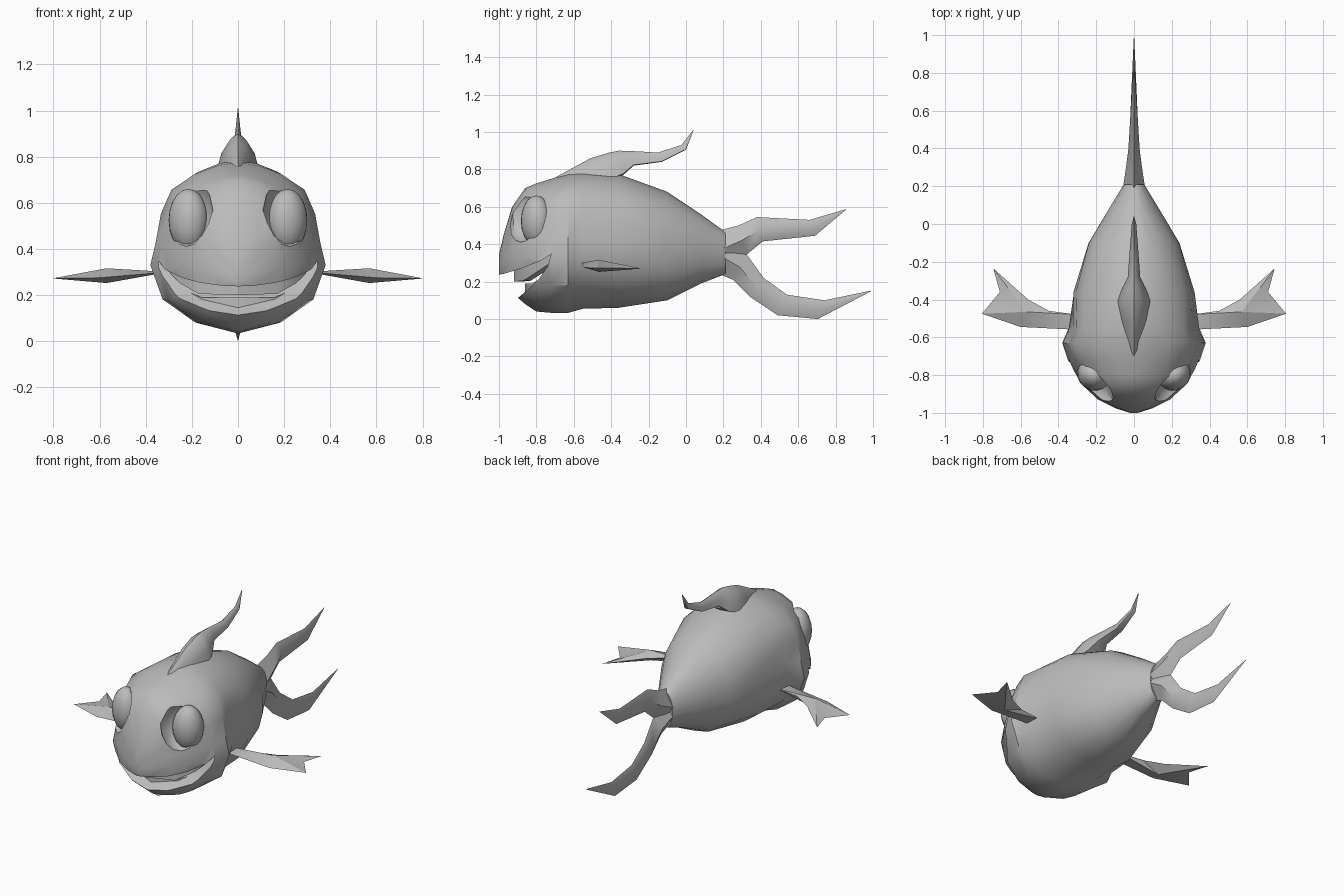
import bpy, bmesh, math

if "Cube" in bpy.data.objects:
    bpy.data.objects.remove(bpy.data.objects["Cube"])

mat = bpy.data.materials.new("plain grey")
mat.diffuse_color = (0.5, 0.5, 0.5, 1)
mat.use_nodes = True
mat.node_tree.nodes["Principled BSDF"].inputs["Base Color"].default_value = mat.diffuse_color

# half cross-sections: (share of half width, share of height), bottom to top
HEAD = [(0, 0), (.49, .065), (.86, .2), (1, .4), (.94, .53), (.88, .7), (.76, .84), (.5, .93), (.24, .98), (0, 1)]
ROUND = [(math.sin(math.pi * i / 9), .5 - .5 * math.cos(math.pi * i / 9)) for i in range(10)]
DOME = [(0, 0), (1, .05), (.8, .5), (.4, .88), (0, 1)]
BLADE = [(0, 0), (1, .5), (0, 1)]


def finish(name, bm, angle=40):
    bmesh.ops.recalc_face_normals(bm, faces=bm.faces)
    me = bpy.data.meshes.new(name)
    bm.to_mesh(me)
    bm.free()
    me.materials.append(mat)
    ob = bpy.data.objects.new(name, me)
    bpy.context.collection.objects.link(ob)
    smooth(ob, angle)
    return ob


def smooth(ob, angle):
    bpy.ops.object.select_all(action='DESELECT')
    ob.select_set(True)
    bpy.context.view_layer.objects.active = ob
    bpy.ops.object.shade_smooth_by_angle(angle=math.radians(angle))


def loft(name, stations, section, angle=40):
    """Stations: (top y, top z, bottom y, bottom z, half width)."""
    bm = bmesh.new()
    rings = []
    for i, (yt, zt, yb, zb, w) in enumerate(stations):
        half = section(yt) if callable(section) else section
        full = half + [(-x, t) for x, t in half[-2:0:-1]]
        rings.append([bm.verts.new((x * w, yb + (yt - yb) * t, zb + (zt - zb) * t)) for x, t in full])
    n = len(rings[0])
    for a, b in zip(rings, rings[1:]):
        for j in range(n):
            k = (j + 1) % n
            bm.faces.new((a[j], a[k], b[k], b[j]))
    bm.faces.new(rings[0])
    bm.faces.new(rings[-1])
    return finish(name, bm, angle)


def ellipsoid(name, centre, radii, turn, seg=16, rings=10):
    bpy.ops.mesh.primitive_uv_sphere_add(segments=seg, ring_count=rings, location=centre, rotation=(0, 0, turn))
    ob = bpy.context.object
    ob.name = name
    ob.scale = radii
    ob.data.materials.append(mat)
    smooth(ob, 60)
    return ob


def body_section(y):
    f = min(1, max(0, (y + .55) / .5))
    return [(a + (c - a) * f, b + (d - b) * f) for (a, b), (c, d) in zip(HEAD, ROUND)]


# body from nose to tail root: y, top, bottom, half width
body_rows = [(-1, .345, .24, .02), (-.975, .45, .2, .10), (-.93, .60, .14, .19), (-.86, .70, .08, .265),
             (-.80, .725, .04, .305), (-.72, .75, .033, .35), (-.63, .775, .033, .38), (-.55, .785, .055, .345),
             (-.36, .775, .06, .335), (-.1, .68, .10, .245), (.08, .56, .19, .135), (.21, .465, .24, .055)]
body = loft("body", [(y, t, y, b, w) for y, t, b, w in body_rows], body_section)

# mouth opening: side profile extruded across the head
mouth = [(-1.1, .225), (-.98, .24), (-.88, .27), (-.78, .31), (-.72, .35),
         (-.74, .28), (-.79, .21), (-.86, .145), (-.89, .12), (-1.1, -.05)]
bm = bmesh.new()
sides = [[bm.verts.new((x, y, z)) for y, z in mouth] for x in (-.6, .6)]
for j in range(len(mouth)):
    k = (j + 1) % len(mouth)
    bm.faces.new((sides[0][j], sides[0][k], sides[1][k], sides[1][j]))
for s in sides:
    bm.faces.new(s)
cutters = [finish("mouth_cutter", bm)]

# eye sockets and eyes
for s, side in ((1, "right"), (-1, "left")):
    cutters.append(ellipsoid(side + "_socket_cutter", (s * .225, -.885, .57), (.125, .105, .16), s * .6, 10, 8))
    ellipsoid(side + "_eye", (s * .215, -.80, .525), (.09, .08, .135), s * .6)

for c in cutters:
    mod = body.modifiers.new("cut", 'BOOLEAN')
    mod.operation = 'DIFFERENCE'
    mod.solver = 'EXACT'
    mod.object = c
    bpy.context.view_layer.objects.active = body
    bpy.ops.object.modifier_apply(modifier=mod.name)
for c in cutters:
    bpy.data.objects.remove(c)
smooth(body, 35)

# bands of teeth following the jaw: centre to corner (x, y, top z, bottom z)
for name, half in (("upper_teeth", [(0, -.92, .27, .20), (.17, -.87, .29, .205), (.25, -.80, .31, .25), (.31, -.71, .35, .31)]),
                   ("lower_teeth", [(0, -.86, .19, .12), (.16, -.82, .19, .13), (.25, -.76, .23, .18), (.31, -.70, .31, .27)])):
    bm = bmesh.new()
    pts = [(-x, y, a, b) for x, y, a, b in half[:0:-1]] + half
    cols = [[bm.verts.new(p) for p in ((x, y, a), (x, y, b), (x * .95, y + .04, b), (x * .95, y + .04, a))]
            for x, y, a, b in pts]
    for a, b in zip(cols, cols[1:]):
        for j in range(4):
            bm.faces.new((a[j], a[(j + 1) % 4], b[(j + 1) % 4], b[j]))
    bm.faces.new(cols[0])
    bm.faces.new(cols[-1])
    finish(name, bm, 30)

# swept back fin
loft("back_fin", [(-.74, .735, -.74, .66, .02), (-.51, .86, -.51, .72, .075), (-.41, .89, -.41, .74, .09),
                  (-.36, .90, -.335, .77, .06), (-.29, .898, -.28, .82, .033), (-.15, .89, -.13, .84, .022),
                  (-.025, .93, 0, .905, .012), (.04, 1.012, .041, 1.01, .001)], DOME, 50)

# forked tail
loft("upper_tail", [(.18, .475, .18, .26, .06), (.28, .50, .325, .345, .042), (.38, .545, .41, .415, .03),
                    (.66, .53, .69, .445, .013), (.855, .587, .855, .584, .001)], BLADE, 50)
loft("lower_tail", [(.18, .44, .18, .24, .06), (.325, .345, .25, .21, .042), (.415, .22, .34, .12, .03),
                    (.54, .13, .49, .02, .022), (.74, .10, .705, 0, .013), (.99, .152, .99, .149, .001)], BLADE, 50)

# side fins: thin outline with a raised middle
outline = [(.3, -.56, .30), (.6, -.545, .275), (.805, -.475, .272), (.71, -.36, .272),
           (.745, -.235, .27), (.56, -.40, .29), (.45, -.46, .30), (.3, -.48, .30)]
for s, side in ((1, "right"), (-1, "left")):
    bm = bmesh.new()
    rim = [bm.verts.new((s * x, y, z)) for x, y, z in outline]
    for z in (.316, .252):
        mid = bm.verts.new((s * .57, -.465, z))
        for j in range(len(rim)):
            bm.faces.new((rim[j], rim[(j + 1) % len(rim)], mid))
    finish(side + "_fin", bm, 30)
